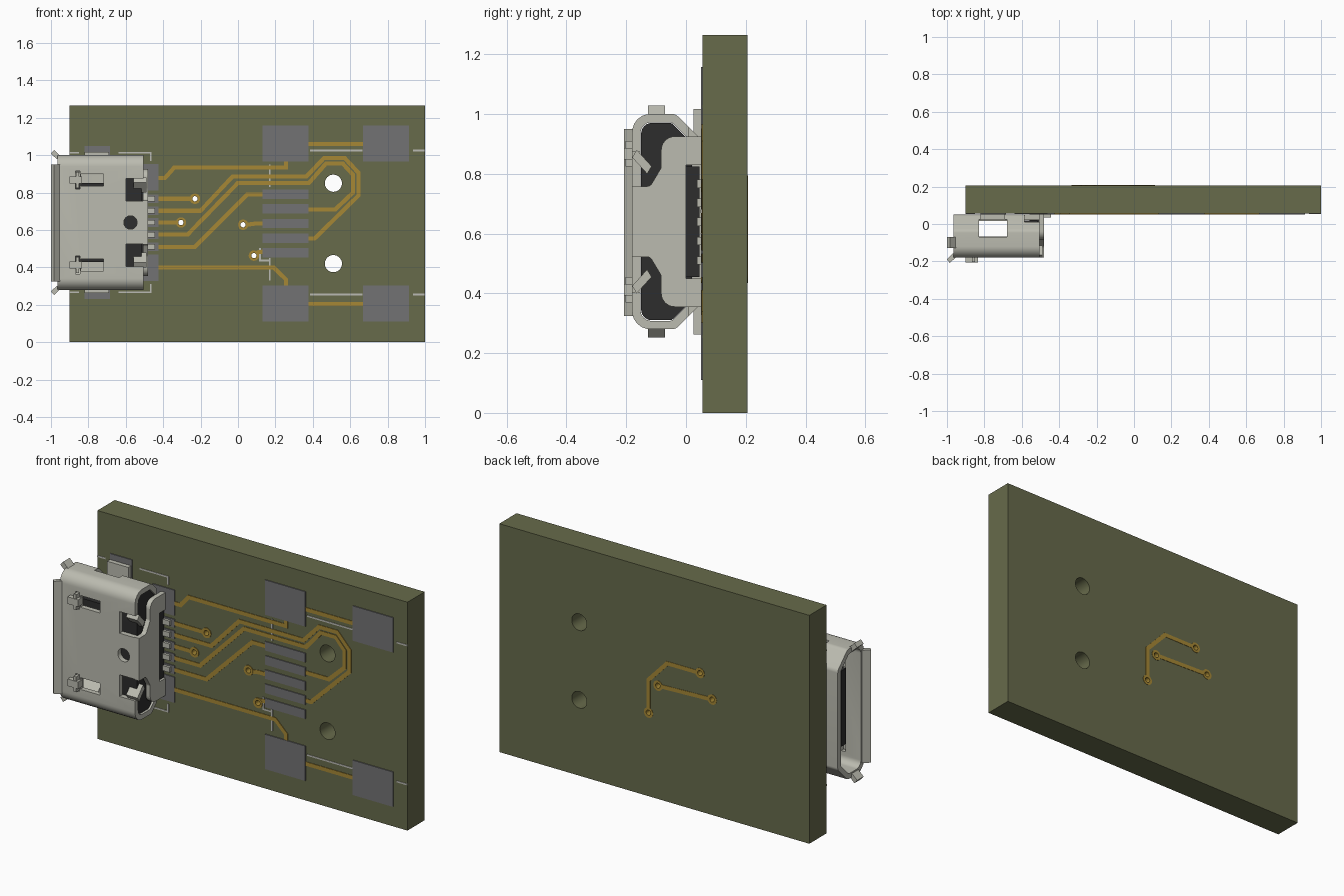
import bpy, bmesh, math
from mathutils import Vector

if "Cube" in bpy.data.objects:
    bpy.data.objects.remove(bpy.data.objects["Cube"], do_unlink=True)


def material(name, rgb):
    m = bpy.data.materials.new(name)
    m.use_nodes = True
    m.diffuse_color = (*rgb, 1)
    m.node_tree.nodes["Principled BSDF"].inputs["Base Color"].default_value = (*rgb, 1)
    return m


OLIVE = material("olive board", (0.135, 0.145, 0.070))
GOLD = material("gold trace", (0.38, 0.245, 0.035))
GREY = material("grey pad", (0.17, 0.17, 0.175))
SILK = material("pale ink", (0.50, 0.50, 0.46))
METAL = material("pale metal", (0.50, 0.50, 0.435))
BLACK = material("black plastic", (0.026, 0.026, 0.026))

ZC = 0.64               # centre height of the socket
FRONT, BACK = 0.055, 0.206
made = []


def prism(name, pts, axis, a, b, mat=None):
    """Extrude a 2D outline along x (pts are y,z) or along y (pts are x,z)."""
    bm = bmesh.new()
    put = (lambda p: (a, p[0], p[1])) if axis == "x" else (lambda p: (p[0], a, p[1]))
    face = bm.faces.new([bm.verts.new(put(p)) for p in pts])
    res = bmesh.ops.extrude_face_region(bm, geom=[face])
    move = Vector((b - a, 0, 0)) if axis == "x" else Vector((0, b - a, 0))
    bmesh.ops.translate(bm, vec=move, verts=[v for v in res["geom"] if isinstance(v, bmesh.types.BMVert)])
    bmesh.ops.recalc_face_normals(bm, faces=bm.faces)
    me = bpy.data.meshes.new(name)
    bm.to_mesh(me)
    bm.free()
    ob = bpy.data.objects.new(name, me)
    bpy.context.collection.objects.link(ob)
    if mat:
        me.materials.append(mat)
        made.append(ob)
    return ob


def box(name, x0, x1, y0, y1, z0, z1, mat=None):
    return prism(name, [(x0, z0), (x1, z0), (x1, z1), (x0, z1)], "y", y0, y1, mat)


def circle(x, z, r, n=24):
    return [(x + r * math.cos(2 * math.pi * i / n), z + r * math.sin(2 * math.pi * i / n)) for i in range(n)]


def cut(ob, *cutters):
    for c in cutters:
        c.hide_render = True
        mod = ob.modifiers.new("cut", "BOOLEAN")
        mod.operation, mod.solver, mod.object = "DIFFERENCE", "EXACT", c
        bpy.context.view_layer.objects.active = ob
        bpy.ops.object.modifier_apply(modifier=mod.name)
        bpy.data.objects.remove(c, do_unlink=True)


def mirrored(half):
    """Half outline (y, distance from centre, corner radius) to a full rounded outline."""
    full = [(y, ZC + d, r) for y, d, r in half] + [(y, ZC - d, r) for y, d, r in reversed(half)]
    out = []
    for i, (y, z, r) in enumerate(full):
        p = Vector((y, z))
        if r == 0:
            out.append(p)
            continue
        u = (Vector(full[i - 1][:2]) - p).normalized()
        v = (Vector(full[(i + 1) % len(full)][:2]) - p).normalized()
        half_angle = u.angle(v) / 2
        s, t = p + u * r / math.tan(half_angle), p + v * r / math.tan(half_angle)
        c = p + (u + v).normalized() * r / math.sin(half_angle)
        for k in range(7):
            d = (s - c).lerp(t - c, k / 6).normalized()
            out.append(c + d * r)
    return out


def strip(name, path, width, y0, y1, mat):
    """Flat ribbon with mitred bends."""
    p = [Vector(q) for q in path]
    left, right = [], []
    for i, q in enumerate(p):
        a = (q - p[i - 1]).normalized() if i else (p[1] - q).normalized()
        b = (p[i + 1] - q).normalized() if i < len(p) - 1 else a
        n = Vector((-a.y - b.y, a.x + b.x)).normalized()
        n *= width / 2 / max(0.3, n.dot(Vector((-a.y, a.x))))
        left.append(q + n)
        right.append(q - n)
    return prism(name, left + right[::-1], "y", y0, y1, mat)


# Board with two mounting holes and four vias
board = box("board", -0.9, 1.0, FRONT, BACK, 0, 1.265, OLIVE)
VIAS = [(-0.23, 0.767), (-0.305, 0.64), (0.027, 0.628), (0.085, 0.463)]
for z in (0.42, 0.85):
    cut(board, prism("hole", circle(0.51, z, 0.046, 32), "y", 0, 0.3))
for x, z in VIAS:
    cut(board, prism("hole", circle(x, z, 0.02), "y", 0, 0.3))
    via = prism("via", circle(x, z, 0.028), "y", FRONT - 0.004, BACK + 0.002, GOLD)
    cut(via, prism("hole", circle(x, z, 0.014), "y", 0, 0.3))

# Copper traces on the front
PINS = [0.767, 0.703, 0.64, 0.575, 0.51]
traces = [
    [(-0.43, 0.878), (-0.39, 0.878), (-0.34, 0.935), (0.257, 0.935), (0.257, 0.97)],
    [(-0.43, 0.40), (0.19, 0.40), (0.257, 0.335), (0.257, 0.29)],
    [(-0.43, 0.703), (-0.2, 0.703), (-0.03, 0.885), (0.365, 0.885), (0.46, 0.985), (0.57, 0.985),
     (0.645, 0.905), (0.645, 0.785), (0.41, 0.555), (0.37, 0.555)],
    [(-0.43, 0.575), (-0.27, 0.575), (0, 0.852), (0.38, 0.852), (0.47, 0.955), (0.56, 0.955),
     (0.615, 0.895), (0.615, 0.80), (0.52, 0.71), (0.37, 0.71)],
    [(-0.43, 0.51), (-0.23, 0.51), (0.05, 0.79), (0.14, 0.79)],
    [(-0.43, 0.767), (-0.255, 0.767)],
    [(-0.43, 0.64), (-0.33, 0.64)],
    [(0.05, 0.628), (0.09, 0.634), (0.14, 0.634)],
    [(0.10, 0.48), (0.14, 0.485)],
    [(0.37, 1.06), (0.67, 1.06)],
    [(0.37, 0.205), (0.67, 0.205)],
]
for path in traces:
    strip("front_trace", path, 0.022, FRONT - 0.003, FRONT + 0.002, GOLD)

# Copper traces on the back
for path in ([(-0.205, 0.767), (-0.03, 0.767), (0.085, 0.645), (0.085, 0.488)],
             [(-0.28, 0.639), (0.002, 0.629)]):
    strip("back_trace", path, 0.022, BACK - 0.002, BACK + 0.002, GOLD)

# Solder pads
def pad(x0, x1, z0, z1):
    box("pad", x0, x1, FRONT - 0.005, FRONT + 0.002, z0, z1, GREY)

for z0, z1 in ((0.965, 1.158), (0.11, 0.303)):
    pad(0.13, 0.377, z0, z1)
    pad(0.668, 0.914, z0, z1)
for i in range(5):
    pad(0.13, 0.377, 0.453 + i * 0.0785, 0.503 + i * 0.0785)
for z in PINS:
    pad(-0.55, -0.425, z - 0.023, z + 0.023)
for s in (-1, 1):
    pad(-0.56, -0.425, *sorted((ZC + s * 0.17, ZC + s * 0.312)))
    pad(-0.82, -0.685, *sorted((ZC + s * 0.29, ZC + s * 0.41)))

# Printed outlines
for s in (-1, 1):
    for path in ([(-0.64, 0.373), (-0.467, 0.373), (-0.467, 0.33)],
                 [(-0.9, 0.373), (-0.85, 0.373)],
                 [(0.17, 0.19), (0.17, 0.31)],
                 [(0.385, 0.385), (0.665, 0.385)],
                 [(0.935, 0.385), (1.0, 0.385)]):
        strip("printed_line", [(x, ZC + s * d) for x, d in path], 0.009, FRONT - 0.002, FRONT + 0.002, SILK)
strip("printed_corner", [(0.118, 0.505), (0.118, 0.437), (0.17, 0.437)], 0.009, FRONT - 0.002, FRONT + 0.002, SILK)

# Socket shell: hollow sleeve, open at the mouth, with windows
outer = mirrored([(-0.18, 0.36, 0.06), (-0.035, 0.36, 0.03), (0.05, 0.275, 0.03)])
inner = mirrored([(-0.152, 0.332, 0.035), (-0.047, 0.332, 0.02), (0.022, 0.263, 0.02)])
shell = prism("socket_shell", outer, "x", -0.965, -0.505, METAL)
cut(shell, prism("bore", inner, "x", -1.1, -0.4))
for s in (-1, 1):
    def zs(a, b):
        return sorted((ZC + s * a, ZC + s * b))
    cut(shell,
        box("latch_slot", -0.84, -0.72, -0.25, -0.12, *zs(0.195, 0.26)),
        box("slot_cross", -0.87, -0.845, -0.25, -0.12, *zs(0.18, 0.275)),
        box("rear_notch", -0.60, -0.45, -0.25, -0.13, *zs(0.115, 0.235)),
        box("side_window", -0.83, -0.68, -0.07, 0.024, *zs(0.27, 0.45)),
        box("rear_side_notch", -0.585, -0.45, 0.01, 0.1, *zs(0.25, 0.45)))
cut(shell, prism("round_window", circle(-0.575, ZC, 0.036), "y", -0.25, -0.13))

# Rear cover plate
plate = prism("rear_plate", mirrored([(-0.18, 0.118, 0), (-0.12, 0.118, 0.02), (-0.083, 0.18, 0.02),
                                      (-0.083, 0.285, 0.045), (0.05, 0.285, 0)]), "x", -0.507, -0.48, METAL)
cut(plate, box("pin_opening", -0.6, -0.4, 0.0, 0.1, 0.45, 0.83))

# Black insulator with tongue
prism("insulator", mirrored([(-0.15, 0.33, 0.035), (-0.047, 0.33, 0.02), (0.02, 0.263, 0.02)]),
      "x", -0.66, -0.515, BLACK)
box("insulator_foot", -0.56, -0.487, -0.01, 0.046, 0.455, 0.825, BLACK)
box("tongue", -0.90, -0.65, -0.115, -0.075, 0.43, 0.85, BLACK)

# Contact pins
for z in PINS:
    box("pin", -0.55, -0.445, 0.036, 0.054, z - 0.014, z + 0.014, METAL)
    box("tongue_contact", -0.88, -0.66, -0.075, -0.068, z - 0.012, z + 0.012, METAL)

# Flared lips around the mouth, latches and mounting feet
lip = prism("front_lip", [(-0.968, -0.158), (-1.0, -0.19), (-0.985, -0.208), (-0.945, -0.172)], "x", 0, 1, METAL)
for v in lip.data.vertices:                 # outline was (x, y): turn it to run along z
    v.co = (v.co.y, v.co.z, 0.325 + 0.625 * v.co.x)
for s in (-1, 1):
    prism("side_lip", [(x, ZC + s * d) for x, d in
                       ((-0.968, 0.338), (-1.0, 0.368), (-0.983, 0.388), (-0.945, 0.352))],
          "y", -0.127, -0.07, METAL)
    box("latch_bump", -0.90, -0.835, -0.207, -0.165, *sorted((ZC + s * 0.208, ZC + s * 0.247)), METAL)
    box("latch_pad", -0.865, -0.85, -0.203, -0.165, *sorted((ZC + s * 0.185, ZC + s * 0.27)), METAL)
    prism("rear_flap", [(y, ZC + s * d) for y, d in
                        ((-0.18, 0.215), (-0.165, 0.24), (-0.115, 0.185), (-0.13, 0.16))],
          "x", -0.56, -0.49, METAL)
    box("mounting_foot", -0.82, -0.69, 0.025, 0.052, *sorted((ZC + s * 0.25, ZC + s * 0.377)), METAL)

# Shading
bpy.ops.object.select_all(action="DESELECT")
for ob in made:
    ob.select_set(True)
bpy.context.view_layer.objects.active = board
bpy.ops.object.shade_smooth_by_angle(angle=math.radians(32))
